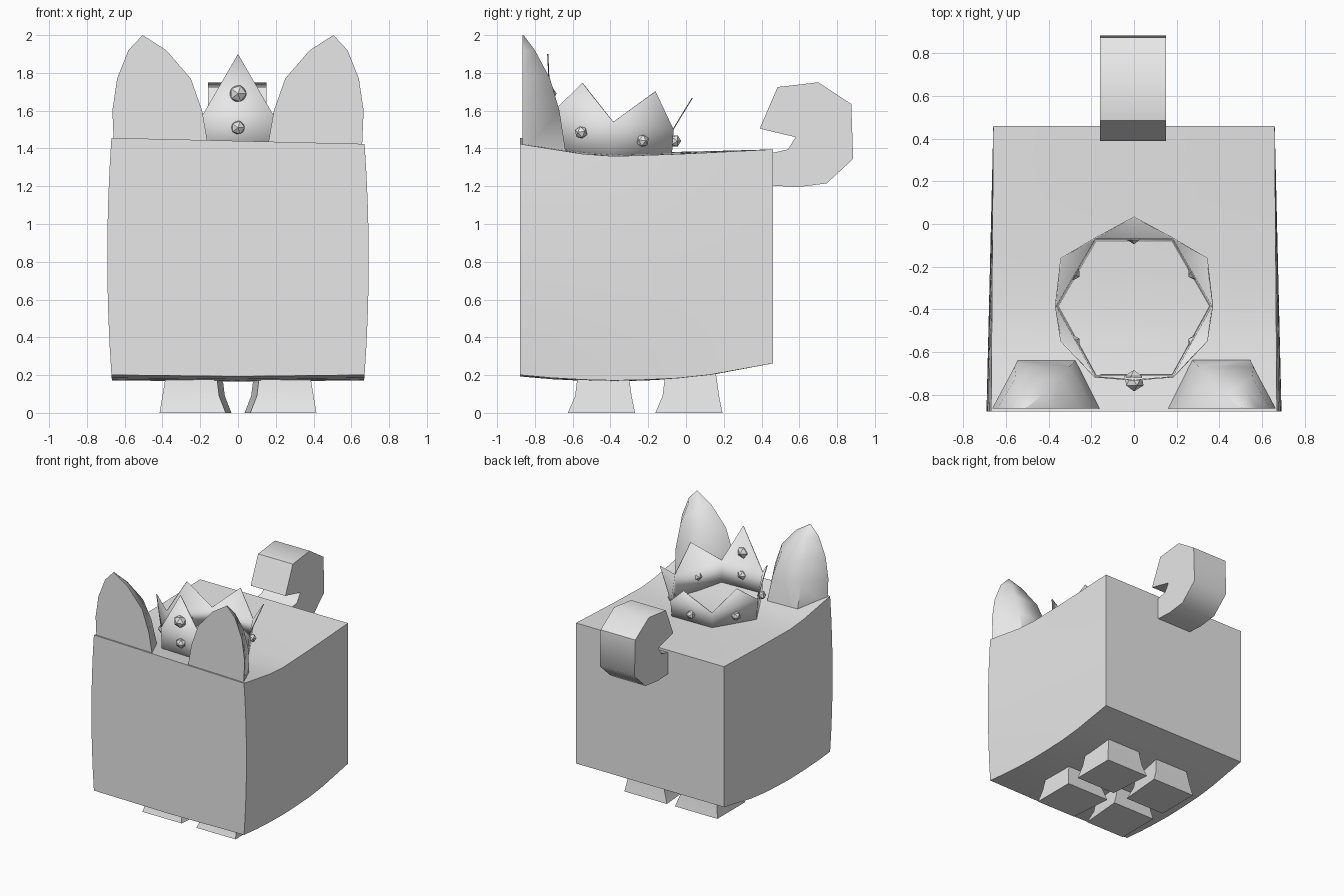
import bpy, bmesh, math
from mathutils import Vector

cube = bpy.data.objects.get("Cube")
if cube:
    bpy.data.objects.remove(cube, do_unlink=True)

grey = bpy.data.materials.new("plain grey")
grey.use_nodes = True
grey.diffuse_color = (0.8, 0.8, 0.8, 1)
grey.node_tree.nodes["Principled BSDF"].inputs["Base Color"].default_value = (0.8, 0.8, 0.8, 1)


def finish(name, bm, angle=40, recalc=True):
    """Turn a bmesh into a shaded, coloured object."""
    if recalc:
        bmesh.ops.recalc_face_normals(bm, faces=bm.faces)
    mesh = bpy.data.meshes.new(name)
    bm.to_mesh(mesh)
    bm.free()
    mesh.materials.append(grey)
    obj = bpy.data.objects.new(name, mesh)
    bpy.context.collection.objects.link(obj)
    if angle:
        bpy.ops.object.select_all(action='DESELECT')
        obj.select_set(True)
        bpy.context.view_layer.objects.active = obj
        bpy.ops.object.shade_smooth_by_angle(angle=math.radians(angle))
    return obj


def loft(name, rings, angle=0):
    """Skin closed rings of equal length and cap both ends."""
    bm = bmesh.new()
    loops = [[bm.verts.new(p) for p in ring] for ring in rings]
    n = len(loops[0])
    for a, b in zip(loops, loops[1:]):
        for i in range(n):
            j = (i + 1) % n
            bm.faces.new((a[i], a[j], b[j], b[i]))
    bm.faces.new(loops[0])
    bm.faces.new(loops[-1])
    bmesh.ops.remove_doubles(bm, verts=bm.verts, dist=0.0005)
    return finish(name, bm, angle)


def curve_at(points, t):
    """Piecewise linear lookup."""
    for (a, va), (b, vb) in zip(points, points[1:]):
        if t <= b:
            return va + (vb - va) * (t - a) / (b - a)
    return points[-1][1]


# Body: a block with bulging sides, a dipped top and a rounded belly
TOP = [(-0.88, 1.44), (-0.65, 1.40), (-0.45, 1.367), (0, 1.377), (0.46, 1.395)]
BELLY = [(-0.88, 0.193), (-0.65, 0.173), (-0.4, 0.166), (-0.1, 0.175), (0.1, 0.195), (0.46, 0.262)]
bm = bmesh.new()
bmesh.ops.create_cube(bm, size=2)
bmesh.ops.subdivide_edges(bm, edges=bm.edges[:], cuts=7, use_grid_fill=True)
for v in bm.verts:
    u, d, w = v.co
    front = (1 - d) / 2
    y = -0.21 + 0.67 * d
    low = curve_at(BELLY, y) + 0.008 * front * abs(u)
    high = curve_at(TOP, y) - 0.016 * u * front
    x = u * (0.66 + front * (0.01 + 0.022 * (1 - w * w)))
    v.co = (x, y, low + (high - low) * (w + 1) / 2)
finish("body", bm, 40)

# Ears: flat in front, domed behind (outer x, inner x, back y, height)
EAR = [(0.655, 0.15, -0.635, 1.37), (0.665, 0.19, -0.67, 1.60), (0.64, 0.25, -0.72, 1.77),
       (0.58, 0.38, -0.80, 1.92), (0.505, 0.505, -0.86, 2.0)]
for name, s in (("left_ear", 1), ("right_ear", -1)):
    rings = []
    for xo, xi, yb, z in EAR:
        w = xo - xi
        rings.append([(s * xo, -0.865, z), (s * (xo - 0.22 * w), yb, z),
                      (s * (xi + 0.24 * w), yb, z), (s * xi, -0.865, z)])
    loft(name, rings, 60)

# Crown: six flared walls, each rising to a spike
CENTRE = Vector((0, -0.39, 0))
BASE = [(0.18, -0.71), (0.36, -0.385), (0.18, -0.075)]
BASE += [(-x, y) for x, y in reversed(BASE)]
VALLEY = [1.58, 1.54, 1.50, 1.50, 1.54, 1.58]
SPIKES = [(0.345, -0.55, 1.745), (0.345, -0.16, 1.70), (0, 0.035, 1.665),
          (-0.345, -0.16, 1.70), (-0.345, -0.55, 1.745), (0, -0.735, 1.90)]
bm = bmesh.new()
low = [bm.verts.new((x, y, 1.36)) for x, y in BASE]
mid = [bm.verts.new((CENTRE.x + 1.03 * x, CENTRE.y + 1.03 * (y - CENTRE.y), z))
       for (x, y), z in zip(BASE, VALLEY)]
for i, tip in enumerate(SPIKES):
    j = (i + 1) % 6
    bm.faces.new((low[i], low[j], mid[j], mid[i]))
    bm.faces.new((mid[i], mid[j], bm.verts.new(tip)))
crown = finish("crown", bm, 70)
thick = crown.modifiers.new("thin wall", 'SOLIDIFY')
thick.thickness = 0.006

# Crown gems: small faceted studs
GEMS = [(0, -0.735, 1.69, 0.05), (0, -0.725, 1.51, 0.04), (0, -0.06, 1.44, 0.035)]
for s in (1, -1):
    GEMS += [(s * 0.285, -0.555, 1.485, 0.035), (s * 0.285, -0.23, 1.44, 0.035)]
for i, (x, y, z, r) in enumerate(GEMS):
    bm = bmesh.new()
    bmesh.ops.create_icosphere(bm, subdivisions=1, radius=r)
    out = Vector((x, y, 0)) - CENTRE
    turn = Vector((0, 0, 1)).rotation_difference(out.normalized())
    for v in bm.verts:
        v.co = turn @ v.co + Vector((x, y, z))
    finish(f"crown_gem_{i + 1}", bm, 0)

# Tail: a thick curl
CURL = [(0.43, 1.205), (0.59, 1.195), (0.745, 1.215), (0.885, 1.345), (0.875, 1.635), (0.70, 1.75),
        (0.485, 1.725), (0.39, 1.505), (0.58, 1.46), (0.54, 1.395), (0.43, 1.37)]
loft("tail", [[(x, y, z) for y, z in CURL] for x in (-0.16, 0.15)], 50)

# Feet: flared blocks under the belly (height, outer x, inner x, front y, back y)
FOOT = [(0, 0.415, 0.05, -0.625, -0.27), (0.09, 0.40, 0.085, -0.587, -0.288),
        (0.21, 0.38, 0.10, -0.572, -0.305)]
for side, s in (("left", 1), ("right", -1)):
    for place, shift in (("front", 0), ("back", 0.463)):
        rings = [[(s * xo, yf + shift, z), (s * (xi + 0.015), yf + shift, z),
                  (s * (xi - 0.015), yb + shift, z), (s * xo, yb + shift, z)]
                 for z, xo, xi, yf, yb in FOOT]
        loft(f"{place}_{side}_foot", rings, 30)
